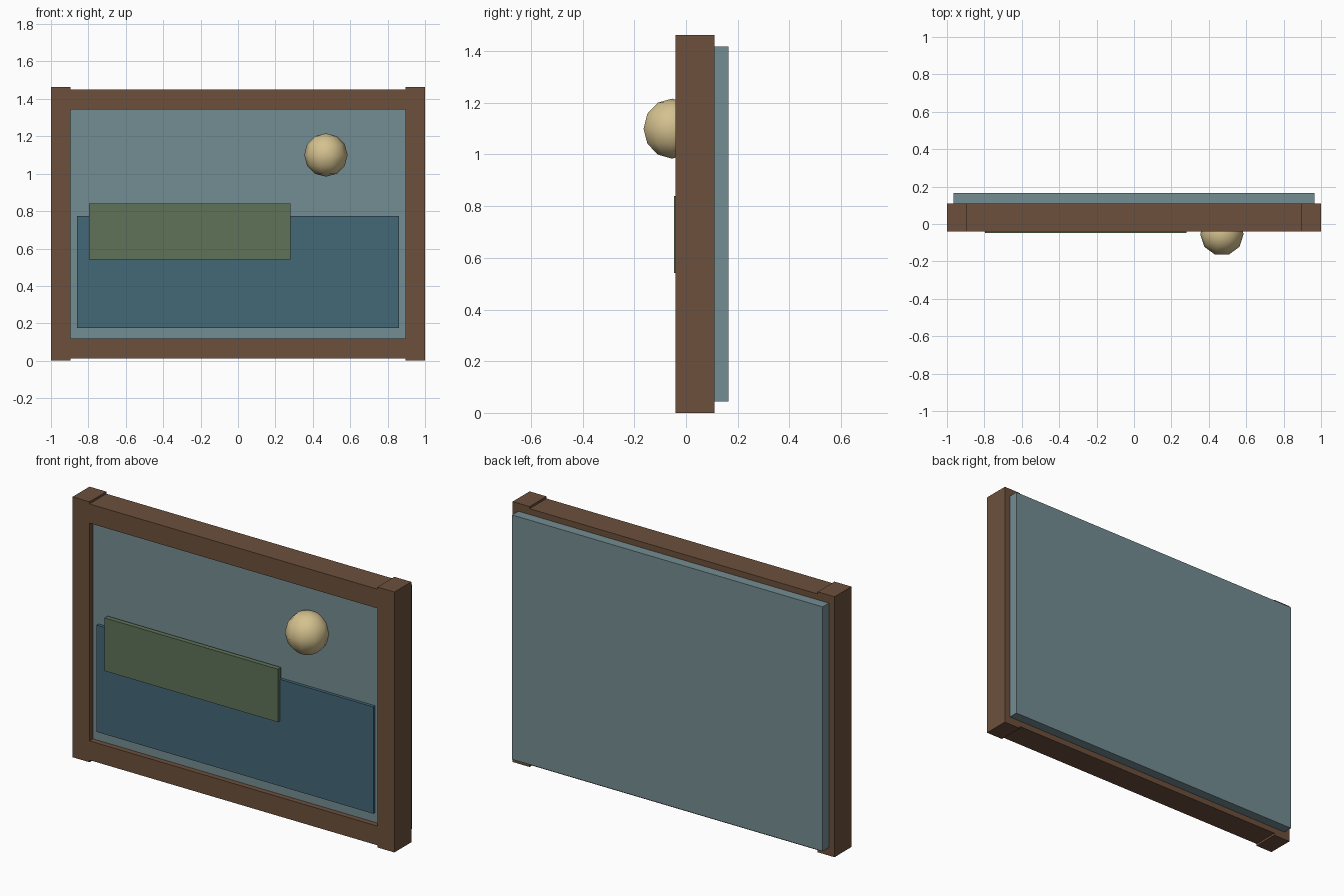
import bpy, bmesh, math
from mathutils import Matrix, Vector

if "Cube" in bpy.data.objects:
    bpy.data.objects.remove(bpy.data.objects["Cube"])


def material(name, rgb):
    lin = [((c / 255 + 0.055) / 1.055) ** 2.4 for c in rgb]
    m = bpy.data.materials.new(name)
    m.diffuse_color = (*lin, 1)
    m.use_nodes = True
    m.node_tree.nodes["Principled BSDF"].inputs["Base Color"].default_value = m.diffuse_color
    return m


WOOD = material("brown wood", (108, 80, 60))
SKY = material("pale blue grey", (116, 141, 147))
SEA = material("deep blue", (67, 103, 119))
LAND = material("moss green", (95, 114, 88))
SUN = material("pale gold", (212, 193, 143))


def add(name, bm, mat):
    me = bpy.data.meshes.new(name)
    bm.to_mesh(me)
    bm.free()
    me.materials.append(mat)
    ob = bpy.data.objects.new(name, me)
    bpy.context.collection.objects.link(ob)
    return ob


def box(name, x, y, z, mat):
    """Box from (min, max) ranges on each axis."""
    bm = bmesh.new()
    bmesh.ops.create_cube(bm, size=1)
    size = Vector([r[1] - r[0] for r in (x, y, z)])
    mid = Vector([(r[0] + r[1]) / 2 for r in (x, y, z)])
    for v in bm.verts:
        v.co = mid + v.co * size
    return add(name, bm, mat)


# frame: two upright stiles and two slightly shorter-set rails
DEPTH = (-0.04, 0.11)
box("left_stile", (-1, -0.895), DEPTH, (0, 1.463), WOOD)
box("right_stile", (0.895, 1), DEPTH, (0, 1.463), WOOD)
box("bottom_rail", (-0.895, 0.895), DEPTH, (0.012, 0.12), WOOD)
box("top_rail", (-0.895, 0.895), DEPTH, (1.343, 1.451), WOOD)

# picture: backing board, sea panel, land strip
box("backing_board", (-0.965, 0.965), (-0.01, 0.165), (0.045, 1.418), SKY)
box("sea_panel", (-0.86, 0.86), (-0.027, 0.0), (0.175, 0.775), SEA)
box("land_strip", (-0.797, 0.281), (-0.047, -0.02), (0.542, 0.84), LAND)

# sun: low-sided smooth ball set into the picture
bm = bmesh.new()
bmesh.ops.create_uvsphere(bm, u_segments=10, v_segments=6, radius=0.116,
                          matrix=Matrix.Translation((0.47, -0.054, 1.1))
                          @ Matrix.Rotation(math.pi / 2, 4, 'Z'))
for f in bm.faces:
    f.smooth = True
add("sun", bm, SUN)
